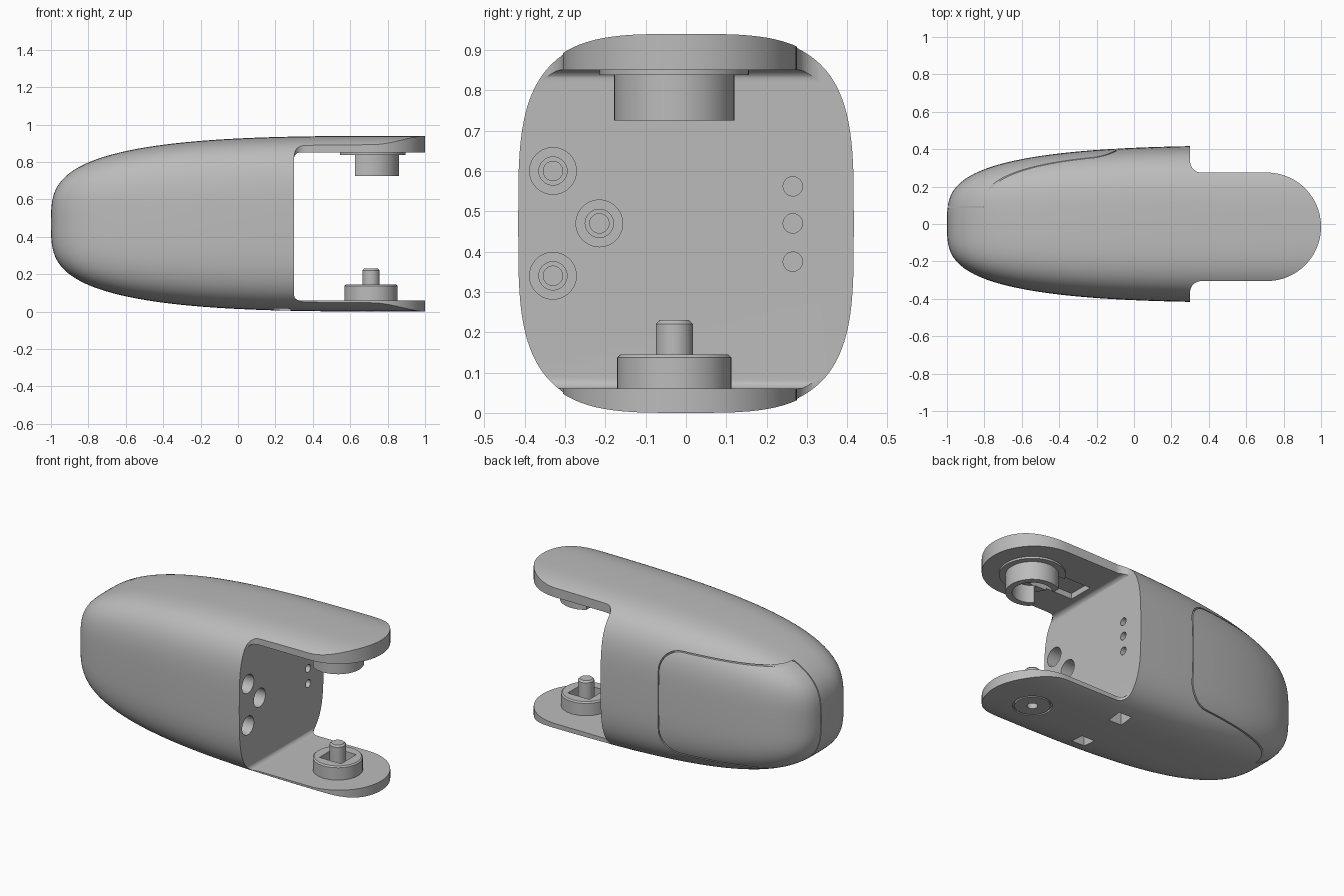
import bpy, bmesh
from math import sin, cos, pi, radians

default = bpy.data.objects.get("Cube")
if default:
    bpy.data.objects.remove(default, do_unlink=True)

grey = bpy.data.materials.new("plain grey")
grey.use_nodes = True
grey.diffuse_color = (0.5, 0.5, 0.5, 1)
grey.node_tree.nodes["Principled BSDF"].inputs["Base Color"].default_value = (0.5, 0.5, 0.5, 1)

MID = 0.47                 # height of the body axis
PIVOT = (0.711, -0.029)    # hinge axis in plan


def loft(name, rings):
    """Closed solid through rings of equal point count."""
    bm = bmesh.new()
    loops = [[bm.verts.new(p) for p in ring] for ring in rings]
    n = len(loops[0])
    for a, b in zip(loops, loops[1:]):
        for i in range(n):
            j = (i + 1) % n
            bm.faces.new((a[i], a[j], b[j], b[i]))
    bm.faces.new(loops[0][::-1])
    bm.faces.new(loops[-1])
    bmesh.ops.recalc_face_normals(bm, faces=bm.faces[:])
    mesh = bpy.data.meshes.new(name)
    bm.to_mesh(mesh)
    bm.free()
    mesh.materials.append(grey)
    obj = bpy.data.objects.new(name, mesh)
    bpy.context.collection.objects.link(obj)
    return obj


def place(u, v, w, axis):
    return {"x": (w, u, v), "y": (u, w, v), "z": (u, v, w)}[axis]


def prism(name, pts, axis, lo, hi):
    return loft(name, [[place(u, v, w, axis) for u, v in pts] for w in (lo, hi)])


def arc(cx, cy, r, start, end, n=12):
    steps = [radians(start + (end - start) * i / n) for i in range(n + 1)]
    return [(cx + r * cos(a), cy + r * sin(a)) for a in steps]


def rod(name, cx, cy, r, axis, lo, hi, chamfer=0.0):
    ring = lambda rad, w: [place(u, v, w, axis) for u, v in arc(cx, cy, rad, 0, 360, 48)[:-1]]
    levels = [(r, lo), (r, hi)]
    if chamfer:
        levels = [(r, lo), (r, hi - chamfer), (r - chamfer, hi)]
    return loft(name, [ring(rad, w) for rad, w in levels])


def box(name, x, y, z):
    return prism(name, [(x[0], y[0]), (x[1], y[0]), (x[1], y[1]), (x[0], y[1])], "z", *z)


def combine(obj, cutters, mode="DIFFERENCE"):
    """Apply booleans in order, then discard the cutters."""
    for c in cutters:
        c.hide_render = True
        mod = obj.modifiers.new("cut", "BOOLEAN")
        mod.operation, mod.solver, mod.object = mode, "EXACT", c
    graph = bpy.context.evaluated_depsgraph_get()
    mesh = bpy.data.meshes.new_from_object(obj.evaluated_get(graph))
    obj.modifiers.clear()
    obj.data = mesh
    for c in cutters:
        bpy.data.objects.remove(c, do_unlink=True)
    return obj


def power(v, p):
    return abs(v) ** p * (1 if v >= 0 else -1)


def shell(name):
    """Blunt rounded nose growing into a soft square section."""
    rings = []
    for i in range(1, 49):
        a = pi / 2 * i / 48
        x, r = 1 - 2 * power(cos(a), 2 / 3.35) if i < 48 else 1, power(sin(a), 2 / 3.35)
        angles = [2 * pi * k / 112 for k in range(112)]
        rings.append([(x, 0.42 * r * power(cos(t), 2 / 3.6),
                       MID + MID * r * power(sin(t), 2 / 3.6)) for t in angles])
    return loft(name, rings)


def panel_cutter(gap):
    x, top, low, r = -0.09 + gap, 0.79 + gap, 0.15 - gap, 0.13
    pts = [(-1.2, low)] + arc(x - r, low + r, r, -90, 0) + arc(x - r, top - r, r, 0, 90) + [(-1.2, top)]
    return prism("panel_cutter", pts, "y", 0.09 - gap, 0.8)


# Body and the two hinge arms
body = shell("body")
plan = ([(-1.2, -0.6), (0.3, -0.6)] + arc(0.36, -0.365, 0.06, 180, 90)
        + arc(0.71, -0.015, 0.29, -90, 90, 48)
        + arc(0.36, 0.335, 0.06, 270, 180) + [(0.3, 0.6), (-1.2, 0.6)])
combine(body, [prism("plan", plan, "z", -0.2, 1.2)], "INTERSECT")

gap = ([(1.2, 0.85)] + arc(0.33, 0.82, 0.03, 90, 180, 8)
       + arc(0.33, 0.09, 0.03, 180, 270, 8) + [(1.2, 0.06)])
combine(body, [prism("gap", gap, "y", -0.7, 0.7), panel_cutter(0.003)])

# Side cover, separated by a fine seam
cover = combine(shell("side_cover"), [panel_cutter(-0.003)], "INTERSECT")

# Stepped sockets and plain holes in the end wall
holes = []
for y, z in ((-0.33, 0.6), (-0.215, MID), (-0.33, 0.34)):
    for r, depth in ((0.058, 0.1), (0.035, 0.14), (0.024, 0.18)):
        holes.append(rod("socket", y, z, r, "x", 0.3 - depth, 0.4))
for z in (0.375, MID, 0.562):
    holes.append(rod("hole", 0.265, z, 0.024, "x", 0.2, 0.4))
# Pockets below, cable channel above
for y in (-0.16, 0.16):
    holes.append(box("pocket", (0.19, 0.28), (y - 0.045, y + 0.045), (-0.1, 0.09)))
holes.append(box("channel", (0.36, PIVOT[0]), (PIVOT[1] - 0.08, PIVOT[1] + 0.08), (0.8, 0.885)))
holes.append(rod("fixing_hole", *PIVOT, 0.03, "z", -0.1, 0.05))
combine(body, holes)
ring = combine(rod("ring", *PIVOT, 0.11, "z", -0.1, 0.012), [rod("core", *PIVOT, 0.1, "z", -0.2, 0.1)])
combine(body, [ring])

# Upper hinge boss: hollow, open toward the body
collar = rod("upper_collar", *PIVOT, 0.185, "z", 0.838, 0.853)
boss = rod("upper_boss", *PIVOT, 0.149, "z", 0.725, 0.853)
combine(boss, [rod("bore", *PIVOT, 0.112, "z", 0.6, 0.835),
               box("flat", (0.4, 0.625), (-0.4, 0.4), (0.6, 0.9)),
               box("slot", (0.4, PIVOT[0]), (PIVOT[1] - 0.08, PIVOT[1] + 0.08), (0.6, 0.9))])
combine(collar, [box("slot", (0.4, PIVOT[0] - 0.05), (PIVOT[1] - 0.08, PIVOT[1] + 0.08), (0.6, 0.9))])

# Lower hinge boss with a square recess around the pin
seat = rod("lower_boss", *PIVOT, 0.142, "z", 0.055, 0.145, 0.008)
s = 0.075
combine(seat, [box("recess", (PIVOT[0] - s, PIVOT[0] + s), (PIVOT[1] - s, PIVOT[1] + s), (0.085, 0.3))])
pin = rod("hinge_pin", *PIVOT, 0.046, "z", 0.07, 0.23, 0.01)

for obj in (body, cover, collar, boss, seat, pin):
    obj.data.shade_smooth()
    obj.data.set_sharp_from_angle(angle=radians(30))
